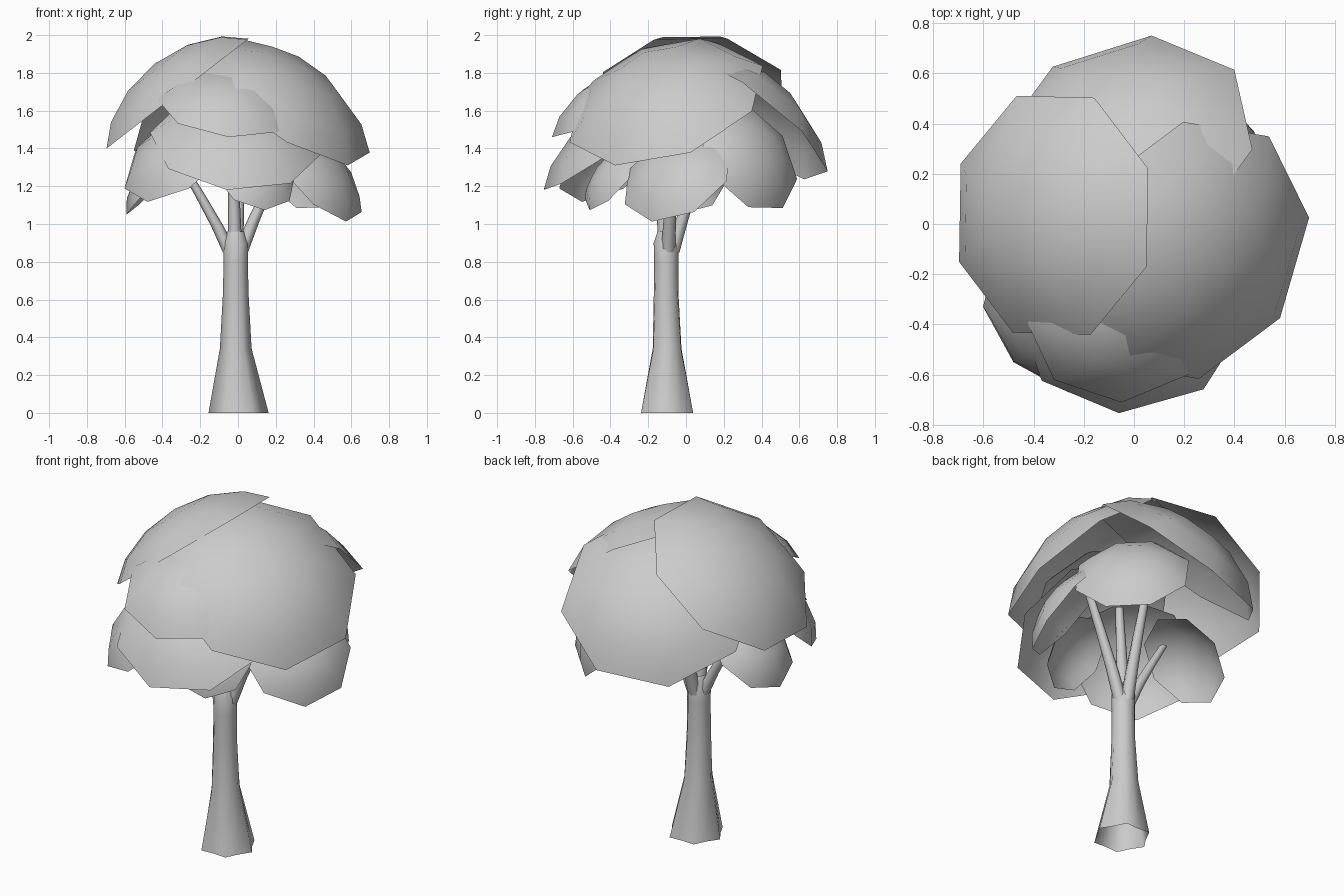
import bpy, bmesh
from math import cos, sin, pi
from mathutils import Vector

if "Cube" in bpy.data.objects:
    bpy.data.objects.remove(bpy.data.objects["Cube"])


def finish(name, bm):
    bmesh.ops.recalc_face_normals(bm, faces=bm.faces)
    me = bpy.data.meshes.new(name)
    bm.to_mesh(me)
    bm.free()
    for p in me.polygons:
        p.use_smooth = True
    ob = bpy.data.objects.new(name, me)
    bpy.context.collection.objects.link(ob)
    return ob


def skin(bm, rings):
    n = len(rings[0])
    for a, b in zip(rings, rings[1:]):
        for i in range(n):
            j = (i + 1) % n
            bm.faces.new((a[i], a[j], b[j], b[i]))


def tube(name, path, sides=8):
    """path: (x, y, z, radius, flute) stations, horizontal rings, open ends"""
    bm = bmesh.new()
    rings = []
    for x, y, z, r, flute in path:
        ring = []
        for i in range(sides):
            a = 2 * pi * i / sides
            rr = r * (1 + flute * (-1) ** i)
            ring.append(bm.verts.new((x + rr * cos(a), y + rr * sin(a), z)))
        rings.append(ring)
    skin(bm, rings)
    return finish(name, bm)


def leaf_cap(name, centre, normal, corner, h):
    """Open eight-sided dome; corner = plan offset of one rim vertex"""
    c, n = Vector(centre), Vector(normal).normalized()
    dx, dy = corner
    e1 = Vector((dx, dy, -(n.x * dx + n.y * dy) / n.z))
    e2 = n.cross(e1)
    bm = bmesh.new()
    rings = []
    for t, k in ((1, 0), (0.78, 0.48), (0.42, 0.86)):
        rings.append([bm.verts.new(c + (e1 * cos(i * pi / 4) + e2 * sin(i * pi / 4)) * t
                                   + n * h * k) for i in range(8)])
    skin(bm, rings)
    tip = bm.verts.new(c + n * h)
    for i in range(8):
        bm.faces.new((rings[-1][i], rings[-1][(i + 1) % 8], tip))
    return finish(name, bm)


# Trunk with flared, fluted foot
tube("trunk", [(0.003, -0.10, 0, 0.146, 0.09), (-0.012, -0.10, 0.34, 0.080, 0.05),
               (-0.012, -0.105, 0.62, 0.067, 0.02), (-0.012, -0.105, 0.80, 0.064, 0),
               (-0.012, -0.105, 0.90, 0.066, 0), (-0.012, -0.105, 0.96, 0.045, 0)], 12)

# Branches fanning out of the trunk top
ends = [(-0.30, -0.11, 1.32), (0.27, -0.06, 1.42), (-0.03, -0.16, 1.48), (0.02, 0.13, 1.45)]
for k, (x, y, z) in enumerate(ends):
    bx, by = -0.012 + x * 0.10, -0.10 + (y + 0.1) * 0.12
    path = []
    for t in (0, 0.3, 0.65, 1):
        path.append((bx + (x - bx) * t ** 1.1, by + (y - by) * t ** 1.1,
                     0.85 + (z - 0.85) * t, 0.038 - 0.016 * t, 0))
    tube(f"branch_{k + 1}", path)

# Foliage domes: name, rim centre, facing, rim corner, height
caps = [
    ("foliage_left", (-0.32, 0.035, 1.69), (-0.61, 0.0, 0.79), (-0.37, 0.205), 0.20),
    ("foliage_right", (0.227, -0.105, 1.635), (0.519, -0.287, 0.805), (0.47, 0.13), 0.24),
    ("foliage_back", (-0.04, 0.306, 1.57), (-0.34, 0.74, 1), (0.11, 0.444), 0.235),
    ("foliage_front_upper", (-0.05, -0.37, 1.63), (0.09, -0.445, 0.89), (0, -0.34), 0.165),
    ("foliage_front_lower", (-0.01, -0.37, 1.43), (0.07, -0.55, 0.83), (-0.05, -0.383), 0.18),
    ("foliage_low_right", (0.417, -0.045, 1.255), (0.66, -0.39, 0.64), (0.155, -0.135), 0.13),
    ("foliage_low_back", (0.29, 0.33, 1.355), (0.63, 0.60, 0.45), (0.19, 0.0), 0.13),
    ("foliage_low_front", (-0.31, -0.38, 1.36), (-0.5, -0.5, 0.7), (-0.17, -0.17), 0.14),
    ("foliage_low_left", (-0.40, -0.05, 1.24), (-0.7, 0.05, 0.7), (-0.19, 0.0), 0.12),
    ("foliage_low_middle", (0.09, -0.38, 1.25), (0.3, -0.7, 0.6), (0.05, -0.13), 0.09),
]
for cap in caps:
    leaf_cap(*cap)
